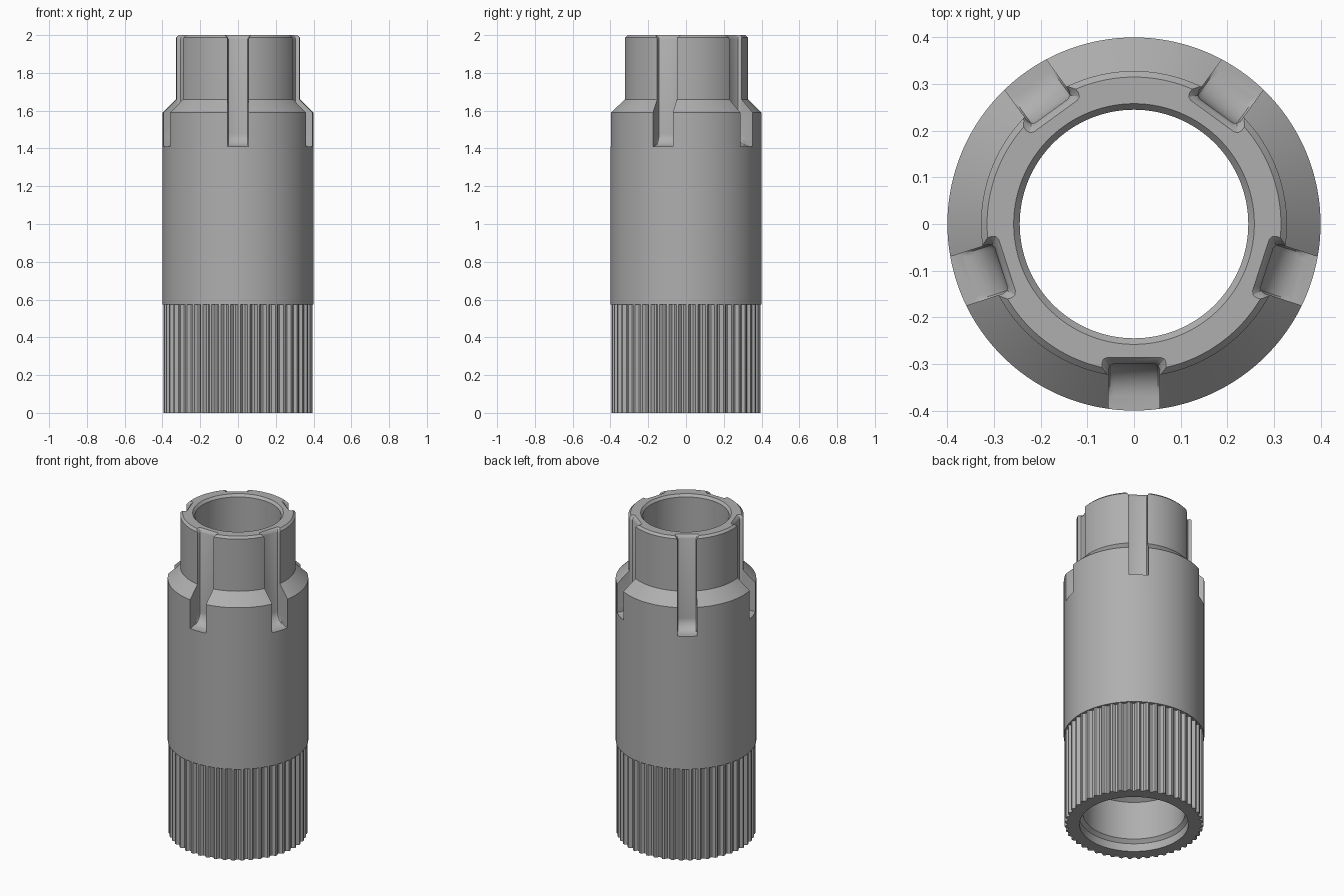
import bpy
import bmesh
from math import sin, cos, pi, radians

cube = bpy.data.objects.get("Cube")
if cube:
    bpy.data.objects.remove(cube, do_unlink=True)

TEETH = 48
SEGMENTS = TEETH * 4
TOOTH_PATTERN = (0, 0, -0.016, -0.016)

grey = bpy.data.materials.new("satin grey")
grey.use_nodes = True
grey.diffuse_color = (0.43, 0.43, 0.43, 1)
grey.node_tree.nodes["Principled BSDF"].inputs["Base Color"].default_value = grey.diffuse_color


def bridge(bm, ring_a, ring_b):
    n = len(ring_a)
    for i in range(n):
        j = (i + 1) % n
        bm.faces.new((ring_a[i], ring_a[j], ring_b[j], ring_b[i]))


def finish(bm, name):
    bmesh.ops.recalc_face_normals(bm, faces=bm.faces)
    mesh = bpy.data.meshes.new(name)
    bm.to_mesh(mesh)
    bm.free()
    mesh.materials.append(grey)
    obj = bpy.data.objects.new(name, mesh)
    bpy.context.collection.objects.link(obj)
    return obj


# Sleeve: lathed wall (radius, height, toothed), outside upward then bore downward
profile = [
    (0.395, 0, True), (0.395, 0.575, True),
    (0.4, 0.575, False), (0.4, 1.59, False),
    (0.328, 1.66, False), (0.328, 1.987, False), (0.315, 2, False),
    (0.258, 2, False), (0.245, 1.985, False),
    (0.245, 0.34, False), (0.29, 0.31, False),
    (0.29, 0.07, False), (0.31, 0.05, False), (0.31, 0, False),
]
bm = bmesh.new()
rings = []
for radius, z, toothed in profile:
    ring = []
    for i in range(SEGMENTS):
        a = 2 * pi * i / SEGMENTS
        r = radius + (TOOTH_PATTERN[i % 4] if toothed else 0)
        ring.append(bm.verts.new((r * cos(a), r * sin(a), z)))
    rings.append(ring)
for k, ring in enumerate(rings):
    bridge(bm, ring, rings[(k + 1) % len(rings)])
sleeve = finish(bm, "ribbed_sleeve")

# Slot cutter: stacked sections (floor radius, height, half width)
fillet = 0.07
sections = []
for k in range(9):
    a = pi / 2 * k / 8
    sections.append((0.37 - fillet * sin(a), 1.48 - fillet * cos(a), 0.055))
sections += [(0.3, 1.978, 0.055), (0.295, 1.99, 0.06), (0.285, 2.001, 0.07), (0.285, 2.1, 0.07)]

bm = bmesh.new()
for slot in range(5):
    angle = radians(-90 + 72 * slot)
    rings = []
    for floor, z, w in sections:
        c = 0.012
        outline = [(0.5, -w), (floor + c, -w), (floor + c * 0.3, -w + c * 0.3), (floor, -w + c),
                   (floor, w - c), (floor + c * 0.3, w - c * 0.3), (floor + c, w), (0.5, w)]
        rings.append([bm.verts.new((u * cos(angle) - v * sin(angle),
                                    u * sin(angle) + v * cos(angle), z)) for u, v in outline])
    for low, high in zip(rings, rings[1:]):
        bridge(bm, low, high)
    bm.faces.new(rings[0])
    bm.faces.new(rings[-1])
cutter = finish(bm, "slot_cutter")
cutter.hide_render = True

# Cut the five slots
cut = sleeve.modifiers.new("slots", "BOOLEAN")
cut.operation = "DIFFERENCE"
cut.solver = "EXACT"
cut.object = cutter
bpy.ops.object.select_all(action="DESELECT")
sleeve.select_set(True)
bpy.context.view_layer.objects.active = sleeve
bpy.ops.object.modifier_apply(modifier=cut.name)
bpy.data.objects.remove(cutter, do_unlink=True)
bpy.ops.object.shade_smooth_by_angle(angle=radians(25))
